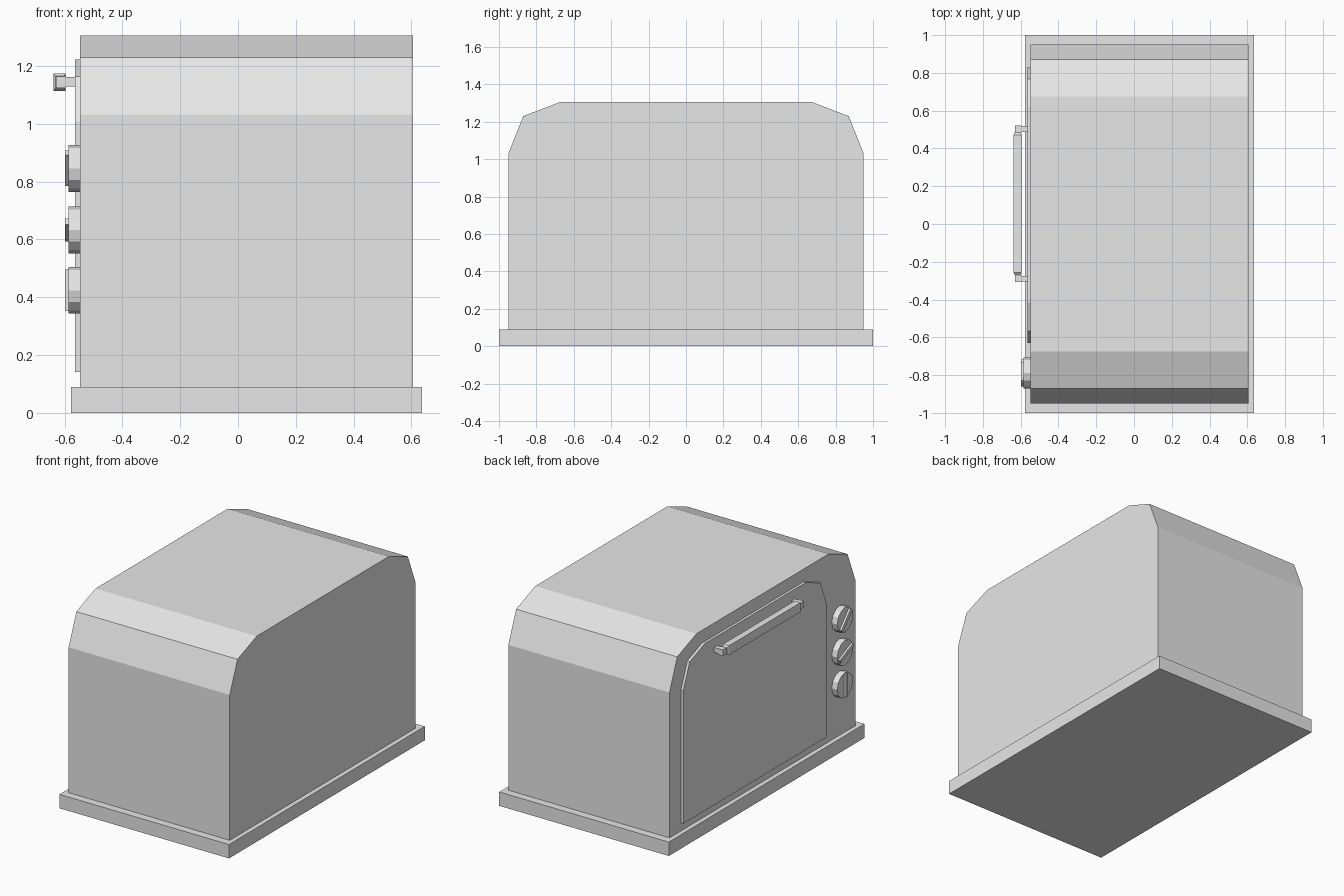
import bpy, bmesh, math
from mathutils import Matrix, Vector

if "Cube" in bpy.data.objects:
    bpy.data.objects.remove(bpy.data.objects["Cube"], do_unlink=True)

GREY = (0.8, 0.8, 0.8, 1)
metal = bpy.data.materials.new("light_grey")
metal.use_nodes = True
metal.diffuse_color = GREY
metal.node_tree.nodes["Principled BSDF"].inputs["Base Color"].default_value = GREY


def finish(name, bm):
    bmesh.ops.recalc_face_normals(bm, faces=bm.faces)
    mesh = bpy.data.meshes.new(name)
    bm.to_mesh(mesh)
    bm.free()
    mesh.materials.append(metal)
    ob = bpy.data.objects.new(name, mesh)
    bpy.context.collection.objects.link(ob)
    return ob


def box(name, lo, hi, turn=0.0):
    """Box between two corners, optionally turned about x."""
    lo, hi = Vector(lo), Vector(hi)
    bm = bmesh.new()
    bmesh.ops.create_cube(bm, size=1)
    bmesh.ops.scale(bm, vec=hi - lo, verts=bm.verts)
    bmesh.ops.rotate(bm, matrix=Matrix.Rotation(turn, 3, 'X'), verts=bm.verts)
    bmesh.ops.translate(bm, vec=(lo + hi) / 2, verts=bm.verts)
    return finish(name, bm)


def arched_slab(name, x0, x1, mid_y, half, z0, top, size):
    """Slab along x with two bevel steps on each upper corner."""
    steps = [(0, z0 - top), (0, -0.275 * size), (0.08 * size, -0.075 * size),
             (0.275 * size, 0)]
    side = [(half - dy, top + dz) for dy, dz in steps]
    outline = side + [(-y, z) for y, z in reversed(side)]
    bm = bmesh.new()
    face = bm.faces.new([bm.verts.new((x0, mid_y + y, z)) for y, z in outline])
    new = bmesh.ops.extrude_face_region(bm, geom=[face])["geom"]
    bmesh.ops.translate(bm, vec=(x1 - x0, 0, 0),
                        verts=[v for v in new if isinstance(v, bmesh.types.BMVert)])
    return finish(name, bm)


# Base and housing
box("base", (-0.577, -1, 0), (0.636, 1, 0.09))
arched_slab("housing", -0.547, 0.606, 0, 0.95, 0.09, 1.305, 1)

# Door
arched_slab("door", -0.564, -0.547, 0.1, 0.73, 0.142, 1.223, 0.78)

# Handle bar with tapered ends
bm = bmesh.new()
bmesh.ops.create_cube(bm, size=1)
bmesh.ops.scale(bm, vec=(0.042, 0.73, 0.06), verts=bm.verts)
ends = [f for f in bm.faces if abs(f.normal.y) > 0.9]
for end in ends:
    push = end.normal * 0.012
    cap = bmesh.ops.extrude_discrete_faces(bm, faces=[end])["faces"][0]
    bmesh.ops.scale(bm, vec=(0.7, 1, 0.7), verts=cap.verts)
    bmesh.ops.translate(bm, vec=push, verts=cap.verts)
bmesh.ops.translate(bm, vec=(-0.617, 0.107, 1.144), verts=bm.verts)
finish("handle_bar", bm)

# Handle brackets: an end block and a thinner stem into the door
for name, s in (("back", 1), ("front", -1)):
    y = 0.107 + s * 0.396
    box(f"handle_block_{name}", (-0.629, y - 0.019, 1.124), (-0.596, y + 0.019, 1.164))
    box(f"handle_stem_{name}", (-0.597, y - 0.015, 1.129), (-0.56, y + 0.015, 1.162))

# Knobs, each with a grip ridge turned to its own setting
for name, z, turn in (("upper", 0.846, 42), ("middle", 0.633, 66), ("lower", 0.424, 0)):
    bm = bmesh.new()
    bmesh.ops.create_cone(bm, cap_ends=True, segments=12, radius1=0.081, radius2=0.081,
                          depth=0.04, matrix=Matrix.Translation((-0.566, -0.789, z))
                          @ Matrix.Rotation(math.pi / 2, 4, 'Y'))
    finish(f"knob_{name}", bm)
    box(f"knob_grip_{name}", (-0.599, -0.801, z - 0.072), (-0.58, -0.777, z + 0.072),
        math.radians(turn))
